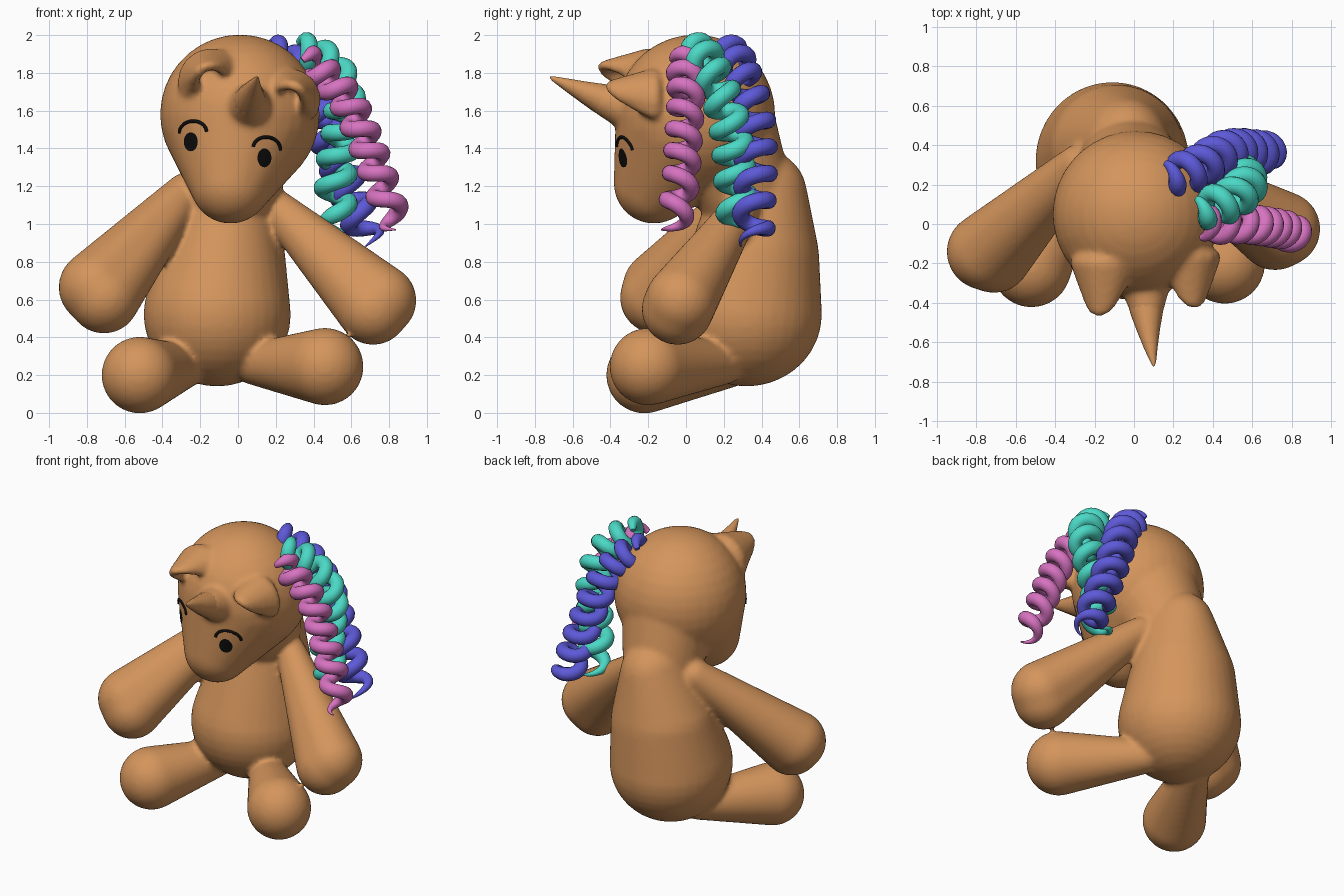
import bpy, bmesh
from math import sin, cos, pi, tau
from mathutils import Vector, Matrix
from mathutils.bvhtree import BVHTree

default = bpy.data.objects.get("Cube")
if default:
    bpy.data.objects.remove(default, do_unlink=True)


def material(name, rgb):
    m = bpy.data.materials.new(name)
    m.use_nodes = True
    m.diffuse_color = (*rgb, 1)
    m.node_tree.nodes["Principled BSDF"].inputs["Base Color"].default_value = (*rgb, 1)
    return m


TAN = material("tan plush", (0.66, 0.3, 0.107))
TEAL = material("teal hair", (0.07, 0.69, 0.56))
PINK = material("pink hair", (0.68, 0.17, 0.53))
BLUE = material("blue hair", (0.11, 0.1, 0.69))
BLACK = material("black", (0.004, 0.004, 0.004))


def from_bmesh(name, bm, mat):
    mesh = bpy.data.meshes.new(name)
    bm.to_mesh(mesh)
    bm.free()
    mesh.materials.append(mat)
    mesh.shade_smooth()
    ob = bpy.data.objects.new(name, mesh)
    bpy.context.collection.objects.link(ob)
    return ob


def add_hull(bm, *balls, detail=36):
    """Add the convex skin around a few ellipsoids (centre, radii)."""
    part = bmesh.new()
    for centre, radii in balls:
        size = Vector(radii if isinstance(radii, tuple) else (radii,) * 3)
        bmesh.ops.create_uvsphere(part, u_segments=detail, v_segments=detail // 2, radius=1,
                                  matrix=Matrix.LocRotScale(Vector(centre), None, size))
    out = bmesh.ops.convex_hull(part, input=part.verts)
    junk = {g for g in out["geom_interior"] + out["geom_unused"] if isinstance(g, bmesh.types.BMVert)}
    bmesh.ops.delete(part, geom=list(junk), context="VERTS")
    mesh = bpy.data.meshes.new("hull")
    part.to_mesh(mesh)
    part.free()
    bm.from_mesh(mesh)
    bpy.data.meshes.remove(mesh)


def add_ear(bm, centre, radius, reach, roll):
    """Add a cupped ear: an arched shell reaching forward to a rounded point."""
    place = Matrix.Translation(centre) @ Matrix.Rotation(roll, 4, "Y")
    arch = []
    for i in range(9):
        a = pi * i / 8
        root = place @ Vector((radius * 1.15 * cos(a), 0.08, radius * 1.15 * sin(a)))
        rim = place @ Vector((radius * 0.75 * cos(a), -reach * sin(a), radius * 0.75 * sin(a)))
        arch.append(((root, 0.045), (rim, 0.027)))
    for near, far in zip(arch, arch[1:]):
        add_hull(bm, *near, *far, detail=12)


def tube(name, points, radii, mat):
    """Round tube through points, with its own radius at each."""
    curve = bpy.data.curves.new(name, "CURVE")
    curve.dimensions = "3D"
    curve.bevel_depth = 1
    curve.bevel_resolution = 5
    curve.use_fill_caps = True
    spline = curve.splines.new("POLY")
    spline.points.add(len(points) - 1)
    for p, co, r in zip(spline.points, points, radii):
        p.co = (*co, 1)
        p.radius = r
    curve.materials.append(mat)
    ob = bpy.data.objects.new(name, curve)
    bpy.context.collection.objects.link(ob)
    bpy.ops.object.select_all(action="DESELECT")
    ob.select_set(True)
    bpy.context.view_layer.objects.active = ob
    bpy.ops.object.convert(target="MESH")


# Sewn body: head, ears, torso, arms and legs blended into one skin
bm = bmesh.new()
add_hull(bm, ((0.01, 0.05, 1.58), 0.423), ((-0.04, -0.17, 1.215), 0.213))       # head
add_hull(bm, ((0.055, -0.27, 1.61), 0.135), ((0.065, -0.43, 1.655), 0.085))     # horn root
add_ear(bm, (-0.14, -0.28, 1.75), 0.12, 0.165, -0.45)
add_ear(bm, (0.27, -0.25, 1.655), 0.11, 0.155, 0.45)
add_hull(bm, ((-0.11, 0.32, 0.52), (0.39, 0.4, 0.38)),
         ((-0.09, 0.38, 0.83), (0.34, 0.325, 0.3)),
         ((-0.04, 0.385, 1.16), (0.22, 0.255, 0.24)))                           # torso
add_hull(bm, ((-0.03, 0.31, 1.17), 0.25), ((0, 0.17, 1.5), 0.31))               # neck
add_hull(bm, ((-0.28, 0.3, 1.165), 0.105), ((-0.755, -0.14, 0.665), 0.195),
         ((-0.71, -0.16, 0.61), 0.19))                                          # right arm
add_hull(bm, ((0.2, 0.3, 1.09), 0.095), ((0.755, -0.025, 0.595), 0.19),
         ((0.715, -0.045, 0.55), 0.19))                                         # left arm
add_hull(bm, ((-0.27, 0.25, 0.25), 0.11), ((-0.52, -0.22, 0.2), 0.203))         # right leg
add_hull(bm, ((0.08, 0.2, 0.26), 0.11), ((0.46, -0.2, 0.245), 0.205))           # left leg
body = from_bmesh("plush_body", bm, TAN)
remesh = body.modifiers.new("blend", "REMESH")
remesh.mode = "VOXEL"
remesh.voxel_size = 0.016
remesh.use_smooth_shade = True
smooth = body.modifiers.new("soften", "SMOOTH")
smooth.factor = 0.5
smooth.iterations = 8

skin = BVHTree.FromObject(body, bpy.context.evaluated_depsgraph_get())


def on_face(x, z, lift):
    hit = skin.ray_cast(Vector((x, -2, z)), Vector((0, 1, 0)))[0]
    return Vector((x, hit.y - lift, z))


# Eyes and eyebrows follow the face
for side, x, z, tilt in (("right", -0.25, 1.435, 0.05), ("left", 0.14, 1.35, -0.12)):
    bm = bmesh.new()
    rings = [[bm.verts.new(on_face(x + 0.037 * k * cos(a * tau / 24),
                                   z + 0.05 * k * sin(a * tau / 24), 0.006))
              for a in range(24)] for k in (0.05, 0.4, 0.7, 1)]
    bm.faces.new(rings[0])
    for inner, outer in zip(rings, rings[1:]):
        for i in range(24):
            j = (i + 1) % 24
            bm.faces.new((inner[i], outer[i], outer[j], inner[j]))
    from_bmesh(side + "_eye", bm, BLACK)
    arc = []
    for i in range(15):
        a = pi * (1 - i / 14)
        dx, dz = 0.072 * cos(a), 0.06 * sin(a)
        arc.append(on_face(x + 0.012 + dx * cos(tilt) - dz * sin(tilt),
                           z + 0.05 + dx * sin(tilt) + dz * cos(tilt), 0.002))
    tube(side + "_eyebrow", arc, [0.009] * 15, BLACK)

# Horn rising from its root
tube("horn",
     [(0.055, -0.34, 1.63), (0.062, -0.42, 1.652), (0.066, -0.46, 1.668), (0.074, -0.54, 1.7),
      (0.086, -0.63, 1.738), (0.098, -0.7, 1.768), (0.1, -0.72, 1.776)],
     [0.09, 0.088, 0.08, 0.058, 0.034, 0.014, 0.004], TAN)


# Curly locks: tapered coils wound around a hanging path
def lock(name, path, coil, thick, turns, hand, phase, mat):
    path = [Vector(p) for p in path]
    last = len(path) - 1

    def at(s):
        i = min(max(int(s), 0), last - 1)
        return path[i].lerp(path[i + 1], s - i)

    count = int(turns * 22)
    points, radii = [], []
    for k in range(count + 1):
        f = k / count
        s = f * last
        centre = (at(s - 0.4) + at(s) + at(s + 0.4)) / 3
        along = (at(s + 0.6) - at(s - 0.6)).normalized()
        u = along.cross(Vector((0, 1, 0))).normalized()
        v = along.cross(u)
        a = phase + hand * turns * tau * f
        points.append(centre + coil * (u * cos(a) + v * sin(a)))
        radii.append(thick * min(1, 0.4 + 20 * f, 0.08 + 13 * (1 - f)))
    tube(name, points, radii, mat)


lock("pink_lock", [(0.34, -0.01, 1.87), (0.47, 0.0, 1.78), (0.58, 0.0, 1.66), (0.65, -0.01, 1.5),
                   (0.71, -0.02, 1.35), (0.77, -0.03, 1.18), (0.84, -0.07, 0.96)],
     0.06, 0.044, 8, -1, 1.6, PINK)
lock("teal_lock", [(0.32, 0.07, 1.92), (0.46, 0.1, 1.87), (0.56, 0.17, 1.73), (0.57, 0.23, 1.55),
                   (0.53, 0.25, 1.38), (0.51, 0.26, 1.2), (0.53, 0.28, 0.95)],
     0.07, 0.046, 8, 1, -1.0, TEAL)
lock("blue_lock", [(0.16, 0.24, 1.91), (0.28, 0.26, 1.85), (0.37, 0.31, 1.74), (0.44, 0.36, 1.58),
                   (0.5, 0.37, 1.42), (0.56, 0.37, 1.25), (0.63, 0.36, 1.08), (0.7, 0.36, 0.89)],
     0.073, 0.045, 8.5, 1, -1.2, BLUE)
